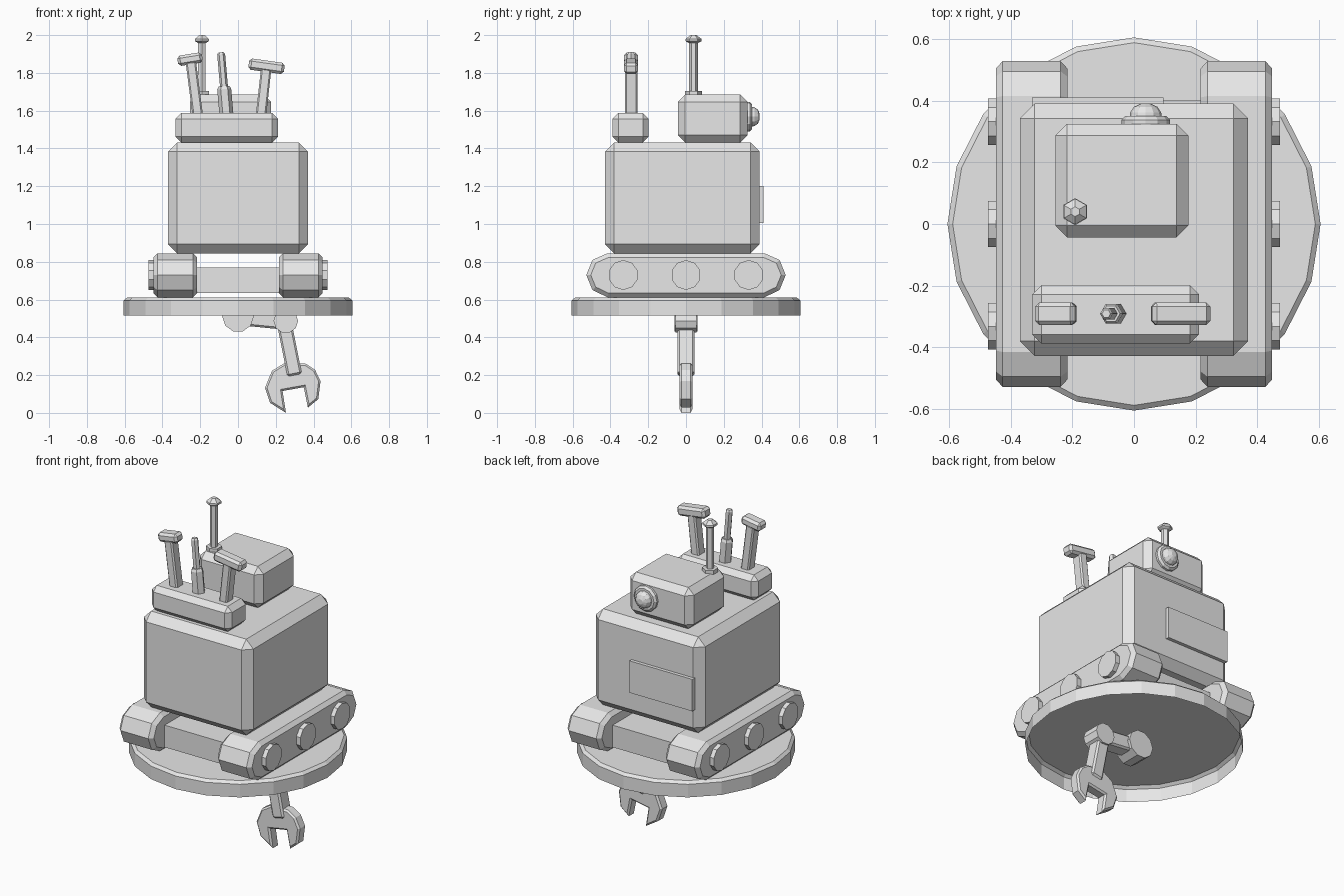
import bpy, bmesh, math
from mathutils import Matrix, Vector

if "Cube" in bpy.data.objects:
    bpy.data.objects.remove(bpy.data.objects["Cube"])

grey = bpy.data.materials.new("light grey")
grey.diffuse_color = (0.8, 0.8, 0.8, 1)
grey.use_nodes = True
grey.node_tree.nodes["Principled BSDF"].inputs["Base Color"].default_value = grey.diffuse_color


def finish(name, bm, matrix=None, normals=True):
    if matrix is not None:
        bm.transform(matrix)
    if normals:
        bmesh.ops.recalc_face_normals(bm, faces=bm.faces[:])
    mesh = bpy.data.meshes.new(name)
    bm.to_mesh(mesh)
    bm.free()
    mesh.materials.append(grey)
    obj = bpy.data.objects.new(name, mesh)
    bpy.context.collection.objects.link(obj)
    return obj


def chamfer(bm, edges, size):
    if size:
        bmesh.ops.bevel(bm, geom=list(edges), offset=size, segments=1,
                        profile=0.5, affect='EDGES')


def box(name, lo, hi, cut=0.0, tilt=0.0):
    """Chamfered box between two corners, tilted about its centre around y."""
    lo, hi = Vector(lo), Vector(hi)
    bm = bmesh.new()
    bmesh.ops.create_cube(bm, size=1)
    bm.transform(Matrix.Diagonal((*(hi - lo), 1)))
    chamfer(bm, bm.edges, cut)
    return finish(name, bm, Matrix.Translation((lo + hi) / 2)
                  @ Matrix.Rotation(math.radians(tilt), 4, 'Y'))


def lathe(name, profile, sides, matrix, phase=0.0, open_bottom=False):
    """Rings of (radius, height) joined around the local z axis."""
    bm = bmesh.new()
    rings = []
    for r, z in profile:
        angles = [phase + math.tau * i / sides for i in range(sides)]
        rings.append([bm.verts.new((r * math.cos(a), r * math.sin(a), z)) for a in angles])
    for a, b in zip(rings, rings[1:]):
        for i in range(sides):
            j = (i + 1) % sides
            bm.faces.new((a[i], a[j], b[j], b[i]))
    bm.faces.new(rings[-1])
    if not open_bottom:
        bm.faces.new(rings[0][::-1])
    return finish(name, bm, matrix, normals=not open_bottom)


def prism(name, points, axis, lo, hi, cut):
    """Outline extruded along x (points are y,z) or y (points are x,z)."""
    bm = bmesh.new()
    place = (lambda p, d: (d, p[0], p[1])) if axis == 'x' else (lambda p, d: (p[0], d, p[1]))
    a = [bm.verts.new(place(p, lo)) for p in points]
    b = [bm.verts.new(place(p, hi)) for p in points]
    caps = [bm.faces.new(a), bm.faces.new(b[::-1])]
    n = len(points)
    for i in range(n):
        j = (i + 1) % n
        bm.faces.new((a[i], b[i], b[j], a[j]))
    bmesh.ops.recalc_face_normals(bm, faces=bm.faces[:])
    chamfer(bm, {e for f in caps for e in f.edges}, cut)
    return finish(name, bm)


def beam(name, start, end, width, depth, y=0.0, cut=0.01):
    """Chamfered bar between two x,z points."""
    s, e = Vector((start[0], y, start[1])), Vector((end[0], y, end[1]))
    d = e - s
    bm = bmesh.new()
    bmesh.ops.create_cube(bm, size=1)
    bm.transform(Matrix.Diagonal((width, depth, d.length, 1)))
    chamfer(bm, bm.edges, cut)
    return finish(name, bm, Matrix.Translation((s + e) / 2)
                  @ Matrix.Rotation(math.atan2(d.x, d.z), 4, 'Y'))


def at(x, y, z, axis=None, degrees=0):
    m = Matrix.Translation((x, y, z))
    return m @ Matrix.Rotation(math.radians(degrees), 4, axis) if axis else m


# Base dish, hollow underneath
lathe("base_dish", [(0.605, 0.515), (0.605, 0.595), (0.588, 0.61)], 20,
      at(0, 0, 0), open_bottom=True)

# Tracks with wheels, mirrored left and right
half = [(0.415, 0.845), (0.495, 0.81), (0.528, 0.73), (0.495, 0.65), (0.415, 0.612)]
outline = half + [(-y, z) for y, z in reversed(half)]
for side, label in ((1, "right"), (-1, "left")):
    lo, hi = sorted((side * 0.216, side * 0.448))
    prism(label + "_track", outline, 'x', lo, hi, 0.022)
    for i, y in enumerate((-0.332, 0, 0.332)):
        lathe(f"{label}_wheel_{i + 1}", [(0.079, 0.43), (0.079, 0.474)], 10,
              at(0, y, 0.73, 'Y', 90 * side))
box("track_connector", (-0.23, -0.4, 0.635), (0.23, 0.4, 0.77))

# Body and its back panel
box("body", (-0.37, -0.428, 0.845), (0.37, 0.39, 1.432), 0.048)
box("back_panel", (-0.33, 0.38, 1.005), (0.095, 0.411, 1.2))

# Head, eye and antenna
box("head", (-0.255, -0.043, 1.432), (0.176, 0.325, 1.685), 0.038)
eye = at(0.038, 0.32, 1.568, 'X', -90)
lathe("eye_rim", [(0.078, 0), (0.078, 0.018), (0.066, 0.03)], 12, eye)
lathe("eye_lens", [(0.052, 0.028), (0.05, 0.042), (0.038, 0.06), (0.016, 0.07)], 12, eye)
mast = at(-0.191, 0.04, 0)
up = math.pi / 2
lathe("antenna_base", [(0.044, 1.68), (0.044, 1.705)], 6, mast, up)
lathe("antenna_rod", [(0.023, 1.70), (0.023, 1.965)], 6, mast, up)
lathe("antenna_cap", [(0.024, 1.958), (0.042, 1.968), (0.042, 1.98), (0.016, 2.0)], 6, mast, up)

# Control console with two levers and a stick
box("console", (-0.33, -0.388, 1.432), (0.211, -0.198, 1.587), 0.03)
LY = -0.291
beam("left_lever_stem", (-0.211, 1.56), (-0.25, 1.86), 0.055, 0.066, LY, 0.008)
box("left_lever_handle", (-0.32, LY - 0.037, 1.845), (-0.188, LY + 0.037, 1.9), 0.014, -9)
beam("right_lever_stem", (0.12, 1.56), (0.15, 1.83), 0.055, 0.066, LY, 0.008)
box("right_lever_handle", (0.056, LY - 0.037, 1.805), (0.246, LY + 0.037, 1.865), 0.014, 8)
lathe("control_stick", [(0.037, 0), (0.037, 0.15), (0.029, 0.165), (0.021, 0.165),
                        (0.021, 0.335), (0.014, 0.345)], 6,
      at(-0.06, LY, 1.565, 'Y', -5))

# Folding arm under the base
lathe("arm_hub", [(0.084, -0.062), (0.084, 0.062)], 10, at(0, 0, 0.512, 'X', 90))
beam("upper_arm", (0.0, 0.51), (0.255, 0.485), 0.09, 0.09)
lathe("arm_elbow", [(0.065, -0.056), (0.065, 0.056)], 10, at(0.253, 0, 0.487, 'X', 90))
beam("lower_arm", (0.243, 0.485), (0.3, 0.2), 0.078, 0.088)

# Open wrench claw
claw = [(0.18, 0.225), (0.25, 0.268), (0.36, 0.262), (0.408, 0.23), (0.437, 0.17),
        (0.425, 0.075), (0.37, 0.03), (0.348, 0.138), (0.236, 0.118), (0.254, 0.002),
        (0.17, 0.055), (0.143, 0.135)]
prism("wrench_claw", claw, 'y', -0.034, 0.034, 0.01)
low = min(v.co.z for v in bpy.data.objects["wrench_claw"].data.vertices)
bpy.data.objects["wrench_claw"].location.z = -low
